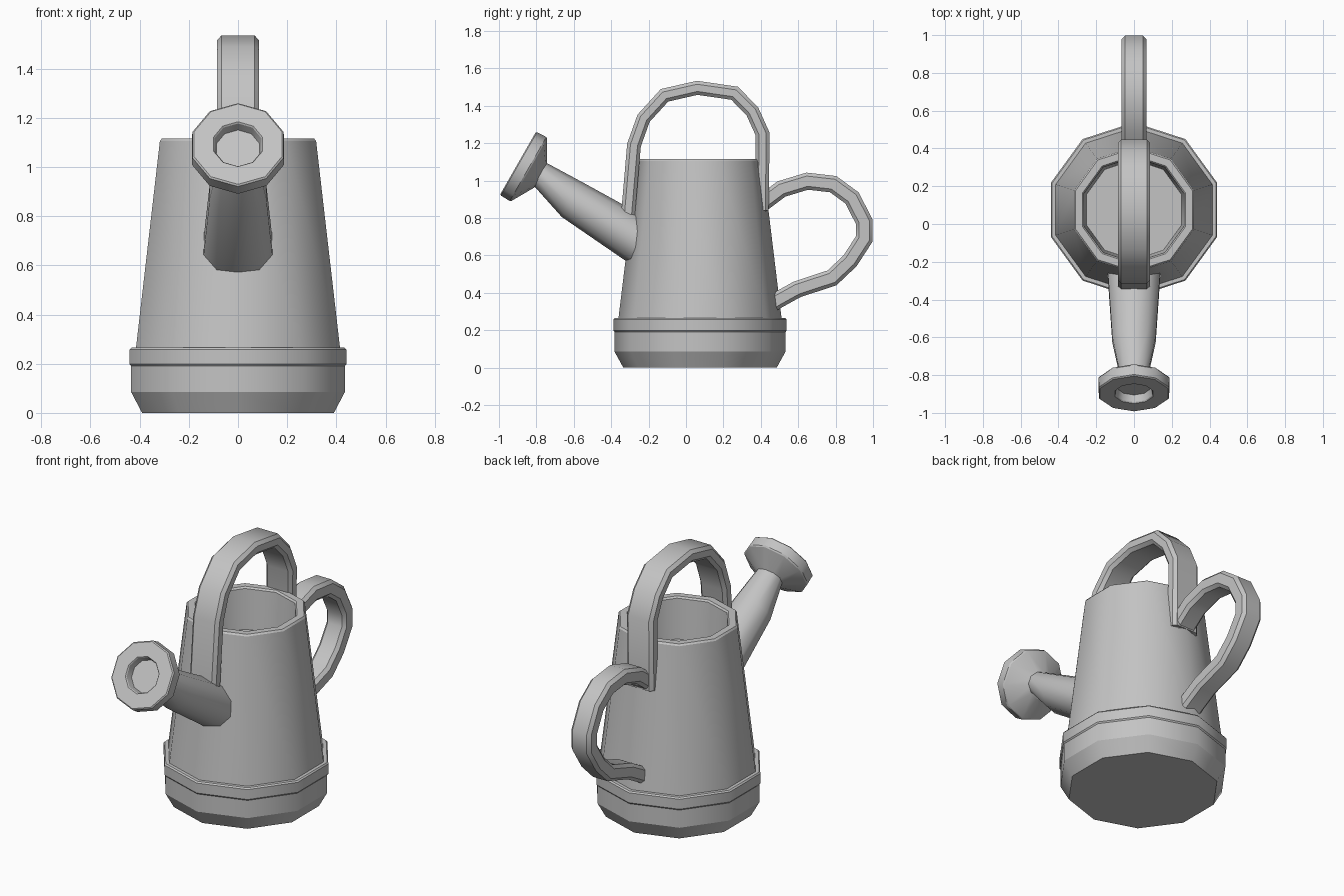
import bpy, bmesh, math
from mathutils import Vector

if "Cube" in bpy.data.objects:
    bpy.data.objects.remove(bpy.data.objects["Cube"])

SIDES = 10
CENTRE_Y = 0.075

metal = bpy.data.materials.new("grey_metal")
metal.use_nodes = True
grey = (0.55, 0.55, 0.55, 1)
metal.diffuse_color = grey
metal.node_tree.nodes["Principled BSDF"].inputs["Base Color"].default_value = grey


def loft(name, rings, sharp_rings=True, sharp_lengthwise=False):
    """Skin a list of point rings, cap both ends and set the creases."""
    bm = bmesh.new()
    loops = [[bm.verts.new(p) for p in ring] for ring in rings]
    n = len(loops[0])
    for a, b in zip(loops, loops[1:]):
        for i in range(n):
            j = (i + 1) % n
            bm.faces.new((a[i], a[j], b[j], b[i]))
    bm.faces.new(loops[0][::-1])
    bm.faces.new(loops[-1])
    for k, loop in enumerate(loops):
        end = k in (0, len(loops) - 1)
        for i in range(n):
            bm.edges.get((loop[i], loop[(i + 1) % n])).smooth = not (sharp_rings or end)
    for a, b in zip(loops, loops[1:]):
        for i in range(n):
            bm.edges.get((a[i], b[i])).smooth = not sharp_lengthwise
    for f in bm.faces:
        f.smooth = True
    bmesh.ops.recalc_face_normals(bm, faces=bm.faces)
    mesh = bpy.data.meshes.new(name)
    bm.to_mesh(mesh)
    bm.free()
    mesh.materials.append(metal)
    obj = bpy.data.objects.new(name, mesh)
    bpy.context.collection.objects.link(obj)
    return obj


def ring(centre, up, radius, stretch=1.0):
    """Regular polygon spanned by x and 'up', one corner pointing along 'up'."""
    pts = []
    for i in range(SIDES):
        t = 2 * math.pi * i / SIDES
        pts.append(centre + Vector((stretch * radius * math.sin(t), 0, 0)) + up * radius * math.cos(t))
    return pts


def lathe(name, profile):
    """Turn (radius, height) pairs around the can's vertical axis."""
    back = Vector((0, 1, 0))
    return loft(name, [ring(Vector((0, CENTRE_Y, z)), back, r) for r, z in profile])


def strap(name, path, half_width, half_thick, chamfer):
    """Sweep a chamfered bar along (y, z) points with mitred corners."""
    pts = [Vector((0, y, z)) for y, z in path]
    w, h, c = half_width, half_thick, chamfer
    quarter = [(w, h - c), (w - c, h)]
    section = quarter + [(-x, y) for x, y in quarter[::-1]]
    section += [(-x, -y) for x, y in section]
    rings = []
    for i, p in enumerate(pts):
        d0 = (p - pts[max(i - 1, 0)]).normalized()
        d1 = (pts[min(i + 1, len(pts) - 1)] - p).normalized()
        tangent = (d0 + d1).normalized()
        normal = Vector((0, -tangent.z, tangent.y))
        ends = i in (0, len(pts) - 1)
        miter = 1.0 if ends else 1 / max(tangent.dot(d1), 0.5)
        rings.append([p + Vector((x, 0, 0)) + normal * y * miter for x, y in section])
    return loft(name, rings, sharp_rings=False, sharp_lengthwise=True)


# Can: chamfered foot, tapered wall, rim and sunken inner floor
lathe("can_body", [
    (0.41, 0), (0.457, 0.085), (0.457, 0.2), (0.436, 0.265),
    (0.334, 1.105), (0.326, 1.115), (0.287, 1.115), (0.279, 1.105), (0.264, 0.87)])

# Raised band above the foot
lathe("base_band", [
    (0.43, 0.19), (0.457, 0.19), (0.463, 0.198), (0.463, 0.257), (0.456, 0.265), (0.43, 0.265)])

# Spout and rose share a tilted frame
axis = Vector((0, -0.868, 0.496))
up = Vector((0, 0.496, 0.868))
face = Vector((0, -0.9, 1.09))


def tilted(along, offset, radius, stretch=1.0):
    return ring(face + axis * along + up * offset, up, radius, stretch)


loft("spout", [
    tilted(-0.1, 0.016, 0.064, 1.2),
    tilted(-0.346, -0.022, 0.108, 1.12),
    tilted(-0.77, -0.036, 0.129, 1.14),
    tilted(-0.86, -0.039, 0.132, 1.14)], sharp_rings=False)

# Rose with a shallow round recess
loft("spout_rose", [tilted(a, 0.003, r) for a, r in [
    (-0.14, 0.07), (-0.07, 0.192), (-0.062, 0.197), (-0.006, 0.195),
    (0, 0.188), (0, 0.105), (-0.006, 0.1), (-0.045, 0.092)]])

# Carrying handle arching over the opening
strap("top_handle", [
    (-0.31, 0.82), (-0.278, 1.19), (-0.227, 1.333), (-0.115, 1.456), (0.06, 1.496),
    (0.26, 1.467), (0.355, 1.37), (0.41, 1.248), (0.405, 0.84)], 0.086, 0.037, 0.018)

# Pouring handle at the back
strap("back_handle", [
    (0.39, 0.865), (0.51, 0.955), (0.648, 0.997), (0.787, 0.981), (0.888, 0.907),
    (0.953, 0.78), (0.953, 0.688), (0.877, 0.571), (0.781, 0.48), (0.595, 0.419),
    (0.483, 0.357), (0.42, 0.315)], 0.065, 0.045, 0.018)
